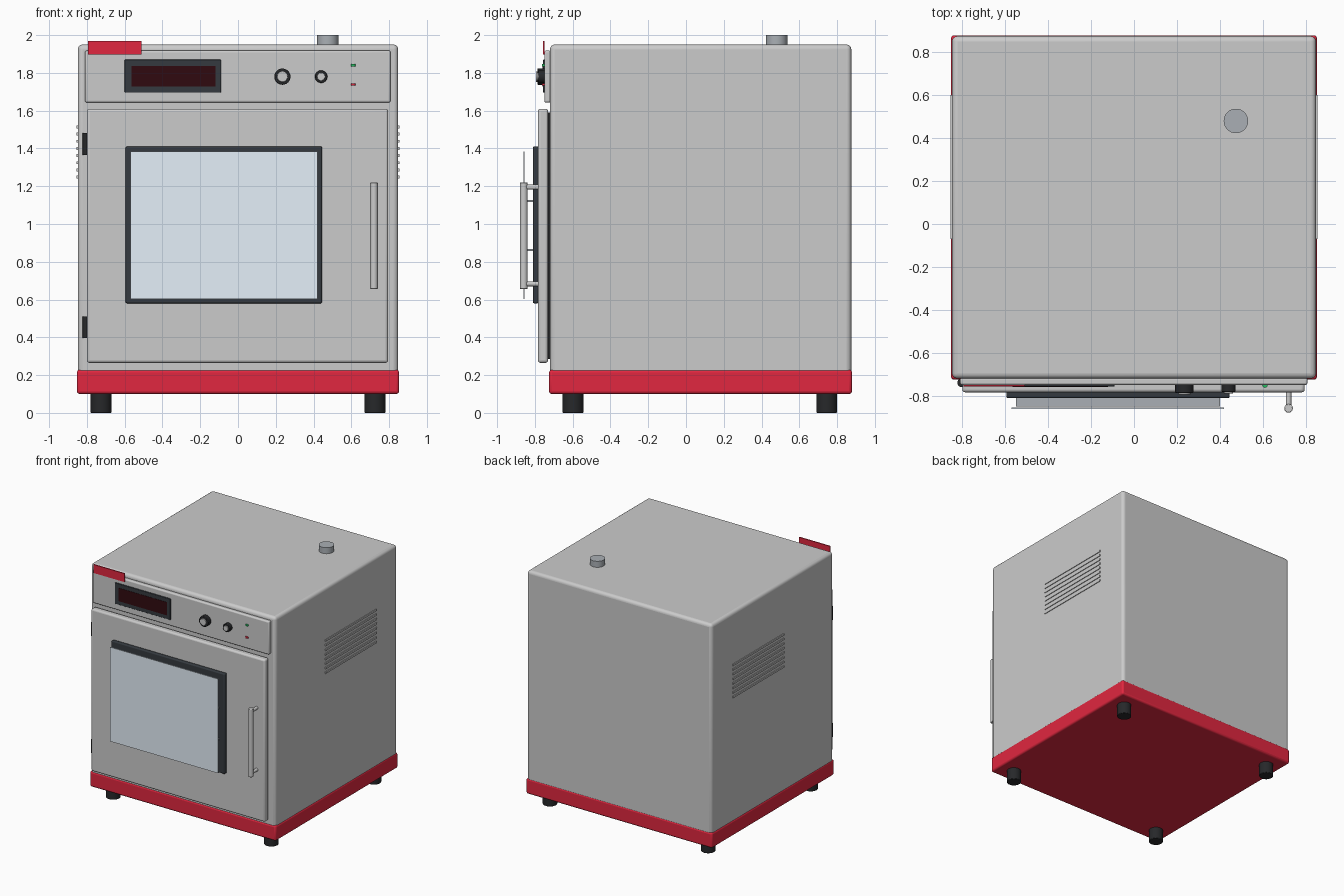
import bpy
from math import pi, radians

if "Cube" in bpy.data.objects:
    bpy.data.objects.remove(bpy.data.objects["Cube"])


def material(name, rgb):
    m = bpy.data.materials.new(name)
    m.diffuse_color = (*rgb, 1)
    m.use_nodes = True
    m.node_tree.nodes["Principled BSDF"].inputs["Base Color"].default_value = m.diffuse_color
    return m


RED = material("red_paint", (0.75, 0.02, 0.05))
BLACK = material("black_rubber", (0.02, 0.021, 0.023))
DARK = material("dark_frame", (0.035, 0.042, 0.05))
SCREEN = material("dark_red_screen", (0.03, 0.003, 0.005))
GLASS = material("pale_glass", (0.78, 0.87, 0.95))
STEEL = material("steel", (0.4, 0.43, 0.46))
GREEN = material("green_light", (0.02, 0.5, 0.12))


def finish(obj, name, mat, bevel, segments):
    obj.name = name
    if mat:
        obj.data.materials.append(mat)
    if bevel:
        mod = obj.modifiers.new("rounded_edges", 'BEVEL')
        mod.width, mod.segments = bevel, segments
        mod.limit_method = 'ANGLE'
        mod.angle_limit = radians(40)
    bpy.ops.object.shade_smooth_by_angle(angle=radians(35))
    return obj


def box(name, x, y, z, mat=None, bevel=0, segments=3):
    """Box from (min, max) ranges on each axis."""
    bpy.ops.mesh.primitive_cube_add(size=1)
    obj = bpy.context.object
    for v in obj.data.vertices:
        v.co = [r[0] if c < 0 else r[1] for r, c in zip((x, y, z), v.co)]
    return finish(obj, name, mat, bevel, segments)


def cylinder(name, centre, radius, length, axis='Z', mat=None, bevel=0):
    rot = {'Z': (0, 0, 0), 'Y': (pi / 2, 0, 0)}[axis]
    bpy.ops.mesh.primitive_cylinder_add(vertices=32, radius=radius, depth=length,
                                        location=centre, rotation=rot)
    return finish(bpy.context.object, name, mat, bevel, 2)


# Cabinet, base band and feet
box("cabinet", (-0.848, 0.848), (-0.72, 0.875), (0.105, 1.95), None, 0.025, 4)
box("base_band", (-0.853, 0.853), (-0.725, 0.879), (0.1, 0.228), RED, 0.015)
for x in (-0.725, 0.725):
    for y in (-0.598, 0.745):
        cylinder("foot", (x, y, 0.055), 0.055, 0.11, 'Z', BLACK, 0.004)

# Exhaust pipe on the roof
cylinder("exhaust_pipe", (0.475, 0.48, 1.97), 0.057, 0.06, 'Z', STEEL)

# Louvres on both sides
for side in (-1, 1):
    for i in range(8):
        z = 1.248 + i * 0.038
        box("vent_slat", sorted((side * 0.84, side * 0.854)), (-0.07, 0.6),
            (z - 0.0075, z + 0.0075))

# Control panel with badge plate and display
box("control_panel", (-0.81, 0.808), (-0.75, -0.715), (1.643, 1.918), None, 0.01)
box("badge_plate", (-0.795, -0.51), (-0.758, -0.749), (1.898, 1.968), RED)
box("display_bezel", (-0.6, -0.09), (-0.758, -0.745), (1.695, 1.87), DARK, 0.004, 2)
box("display_screen", (-0.565, -0.12), (-0.76, -0.75), (1.727, 1.836), SCREEN)

# Knobs and indicator lights
for x, r, cap, front in ((0.235, 0.043, 0.028, -0.787), (0.44, 0.033, 0.021, -0.782)):
    cylinder("knob", (x, (front - 0.745) / 2, 1.78), r, -0.745 - front, 'Y', BLACK, 0.004)
    cylinder("knob_cap", (x, front, 1.78), cap, 0.016, 'Y', None, 0.002)
for z, mat in ((1.84, GREEN), (1.738, RED)):
    cylinder("indicator_light", (0.61, -0.75, z), 0.013, 0.012, 'Z', mat)

# Door and hinges
box("door", (-0.8, 0.795), (-0.784, -0.73), (0.265, 1.61), None, 0.014)
box("door_gasket", (-0.78, 0.775), (-0.735, -0.715), (0.285, 1.59), BLACK)
for z in (0.453, 1.423):
    cylinder("hinge", (-0.803, -0.74, z), 0.02, 0.115, 'Z', BLACK)

# Window frame, racks and outer glass pane
box("window_frame", (-0.595, 0.445), (-0.811, -0.78), (0.58, 1.41), DARK, 0.008)
for z in (0.862, 1.122):
    box("rack", (-0.55, 0.4), (-0.85, -0.8), (z - 0.006, z + 0.006), STEEL)
box("window_glass", (-0.57, 0.42), (-0.861, -0.854), (0.602, 1.383), GLASS)

# Handle bar on two posts
cylinder("handle_bar", (0.72, -0.859, 0.938), 0.02, 0.565, 'Z', None, 0.004)
for z in (0.683, 1.195):
    cylinder("handle_post", (0.72, -0.82, z), 0.013, 0.078, 'Y')
